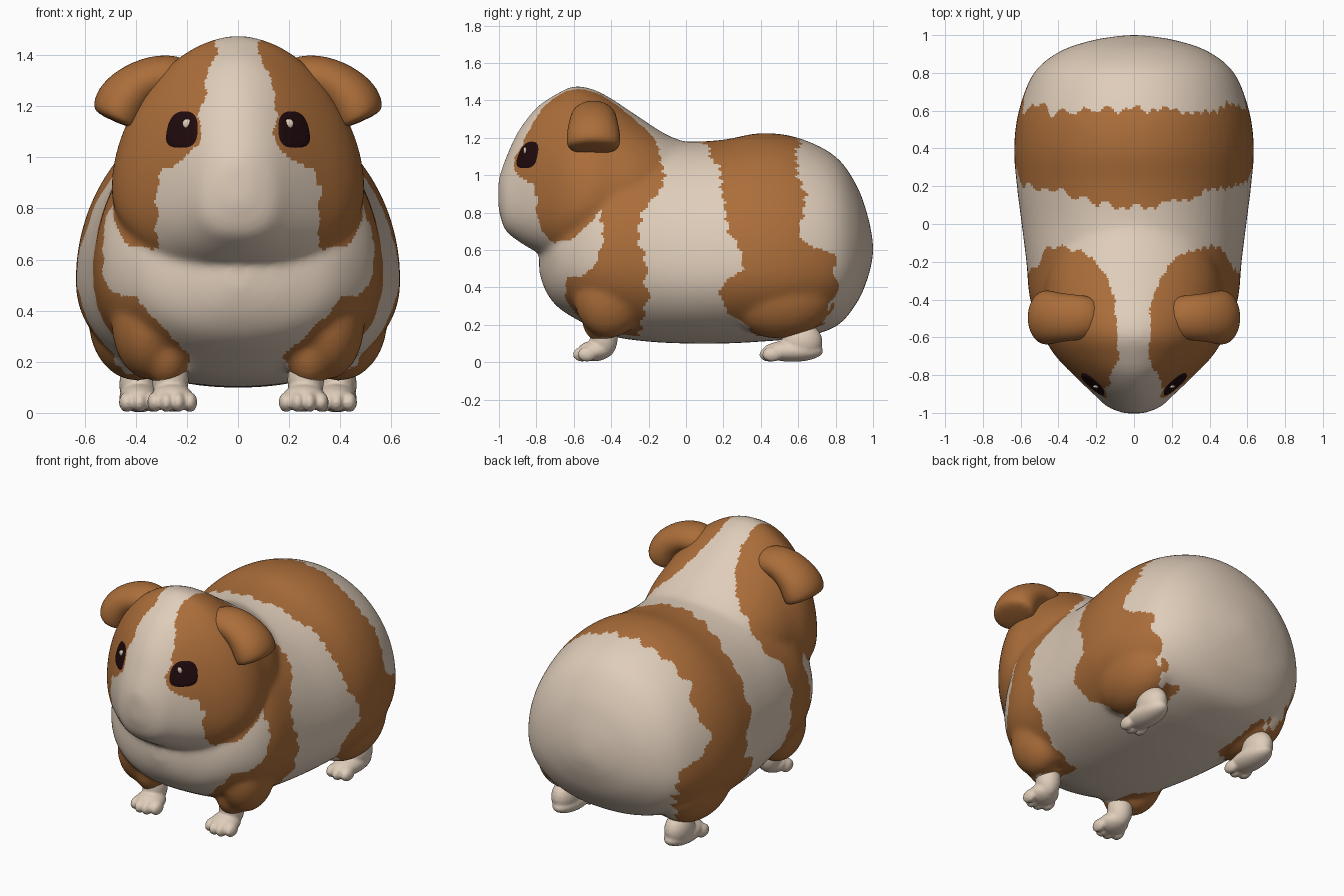
import bpy, bmesh, math
from mathutils import Vector
from mathutils.bvhtree import BVHTree

if "Cube" in bpy.data.objects:
    bpy.data.objects.remove(bpy.data.objects["Cube"])


def material(name, rgb):
    m = bpy.data.materials.new(name)
    m.diffuse_color = (*rgb, 1)
    m.use_nodes = True
    m.node_tree.nodes["Principled BSDF"].inputs["Base Color"].default_value = m.diffuse_color
    return m


CREAM = material("cream fur", (0.74, 0.61, 0.49))
BROWN = material("ginger fur", (0.41, 0.155, 0.042))
DARK = material("eye black", (0.014, 0.003, 0.004))


def make(name, bm, *mats):
    """Turn a bmesh into a smooth object."""
    bmesh.ops.recalc_face_normals(bm, faces=bm.faces)
    for f in bm.faces:
        f.smooth = True
    me = bpy.data.meshes.new(name)
    bm.to_mesh(me)
    bm.free()
    for m in mats:
        me.materials.append(m)
    ob = bpy.data.objects.new(name, me)
    bpy.context.collection.objects.link(ob)
    return ob


def baked(ob):
    """Apply all modifiers."""
    dg = bpy.context.evaluated_depsgraph_get()
    me = bpy.data.meshes.new_from_object(ob.evaluated_get(dg))
    ob.modifiers.clear()
    ob.data = me
    return ob


def fuse(ob, voxel, rounds):
    """Merge overlapping volumes into one soft surface."""
    mats = list(ob.data.materials)
    mod = ob.modifiers.new("fuse", 'REMESH')
    mod.mode = 'VOXEL'
    mod.voxel_size = voxel
    mod.use_smooth_shade = True
    mod = ob.modifiers.new("soften", 'SMOOTH')
    mod.factor = .5
    mod.iterations = rounds
    baked(ob)
    ob.data.materials.clear()
    for m in mats:
        ob.data.materials.append(m)


def skin_rings(bm, rings):
    rows = [[bm.verts.new(p) for p in r] for r in rings]
    n = len(rows[0])
    for a, b in zip(rows, rows[1:]):
        for i in range(n):
            j = (i + 1) % n
            bm.faces.new((a[i], a[j], b[j], b[i]))
    bm.faces.new(rows[0])
    return bm.faces.new(rows[-1])


def ball(bm, c, r, seg=24):
    vs = bmesh.ops.create_uvsphere(bm, u_segments=seg, v_segments=seg // 2, radius=1)["verts"]
    for v in vs:
        v.co = Vector([c[i] + v.co[i] * r[i] for i in range(3)])


def catmull(keys, steps=5):
    out = []
    for i in range(len(keys) - 1):
        a, b, c, d = (keys[max(i - 1, 0)], keys[i], keys[i + 1], keys[min(i + 2, len(keys) - 1)])
        for s in range(steps):
            t = s / steps
            out.append([0.5 * (2 * q + (r - p) * t + (2 * p - 5 * q + 4 * r - w) * t * t
                               + (3 * q - p - 3 * r + w) * t ** 3) for p, q, r, w in zip(a, b, c, d)])
    return out + [list(keys[-1])]


def loft(bm, keys, e_top, e_low, n=64):
    """Sections: y, bottom, top, widest height, half width."""
    rings = []
    for y, zb, zt, zc, hw in catmull(keys):
        ring = []
        for k in range(n):
            t = math.tau * k / n
            c, s = math.cos(t), math.sin(t)
            e = e_top if s > 0 else e_low
            x = hw * math.copysign(abs(c) ** e, c)
            ring.append((x, y, zc + (zt - zc if s > 0 else zc - zb) * math.copysign(abs(s) ** e, s)))
        rings.append(ring)
    skin_rings(bm, rings)


def lerp(table, v):
    if v <= table[0][0]:
        return table[0][1]
    for (a, p), (b, q) in zip(table, table[1:]):
        if v <= b:
            return p + (q - p) * (v - a) / (b - a)
    return table[-1][1]


# Body, head, haunches and shoulders fused into one soft skin
bm = bmesh.new()
loft(bm, [(1.0, .57, .64, .6, .04), (.975, .46, .77, .6, .21), (.915, .32, .94, .57, .39),
          (.8, .19, 1.10, .54, .53), (.6, .13, 1.2, .52, .61), (.4, .11, 1.225, .52, .635),
          (.2, .10, 1.19, .52, .62), (0, .10, 1.18, .52, .595), (-.2, .11, 1.2, .55, .57),
          (-.4, .14, 1.2, .57, .55), (-.55, .21, 1.05, .56, .49), (-.68, .29, .85, .55, .37),
          (-.75, .38, .7, .54, .2), (-.785, .48, .58, .54, .04)], 1.0, .9)
loft(bm, [(-1.003, .82, .98, .9, .05), (-.968, .71, 1.08, .86, .14), (-.9, .65, 1.23, .86, .215),
          (-.8, .59, 1.36, .86, .32), (-.7, .55, 1.43, .86, .415), (-.6, .57, 1.475, .87, .475),
          (-.5, .63, 1.46, .88, .495), (-.4, .72, 1.41, .90, .48), (-.25, .8, 1.31, .93, .45),
          (-.1, .88, 1.215, .98, .36), (.05, .94, 1.16, 1.02, .2)], 1.07, .82)
for s in (-1, 1):
    ball(bm, (s * .395, .5, .36), (.19, .3, .235))
    ball(bm, (s * .35, -.41, .35), (.145, .19, .22))
    ball(bm, (s * .28, -.45, .24), (.095, .11, .14))
body = make("body", bm, CREAM, BROWN)
fuse(body, .014, 18)

# Patch borders, as functions of height or depth
STRIPE_Z = [(.6, .30), (.7, .31), (.85, .33), (.95, .29), (1.0, .2), (1.05, .155), (1.2, .14), (1.3, .13), (1.4, .09)]
STRIPE_Y = [(-.6, .09), (-.4, .1), (-.3, .14), (-.2, .2), (-.12, .3)]
JAW = [(-.8, .65), (-.7, .64), (-.6, .66), (-.5, .76), (-.45, .83), (-.4, .88)]
SH_FRONT = [(.45, -2), (.46, -.58), (.5, -.5), (.7, -.43), (.82, -.45), (.87, -2)]
SH_BACK = [(.15, -.25), (.3, -.21), (.4, -.2), (.6, -.24), (.8, -.24), (.93, -.14), (1.0, -.12), (1.2, -.15)]
CHEST = [(.12, .22), (.22, .18), (.3, .26), (.4, .36), (.5, .44), (.65, .46), (.86, .3), (1.0, .1)]
BAND_F = [(.12, .4), (.2, .32), (.3, .2), (.45, .2), (.5, .32), (.6, .3), (.7, .22), (.9, .18), (1.05, .17), (1.14, .12), (1.19, .08)]
BAND_B = [(.12, .68), (.2, .72), (.3, .78), (.4, .81), (.57, .8), (.62, .67), (.7, .6), (.9, .63), (1.0, .58), (1.2, .61)]


def is_brown(p):
    a, y, z = abs(p.x), p.y, p.z
    n = .013 * math.sin(40 * p.x + 25 * z) + .01 * math.sin(83 * p.x - 61 * z)
    if z < .13:
        return False
    if lerp(BAND_F, z) < y + n < lerp(BAND_B, z):
        return a > .28 or z > .6
    stripe = lerp(STRIPE_Z, z) if y < -.6 else lerp(STRIPE_Y, y)
    if y < -.4 and z > lerp(JAW, y):
        return a + n * .6 > stripe
    if lerp(SH_FRONT, z) < y + n < lerp(SH_BACK, z):
        return a + n * .4 > (max(stripe, .1) if z > .86 else lerp(CHEST, z))
    return False


for f in body.data.polygons:
    f.material_index = int(is_brown(f.center))
    f.use_smooth = True
tree = BVHTree.FromPolygons([v.co for v in body.data.vertices], [tuple(f.vertices) for f in body.data.polygons])


def on_face(x, z):
    return tree.ray_cast(Vector((x, -2, z)), Vector((0, 1, 0)))[:2]


def eye_plate(name, s, cx, cz, rx, rz, lift):
    """Thin patch laid on the face, narrower and leaning inward at the top."""
    bm = bmesh.new()
    rows = []
    for k in range(1, 8):
        row = []
        for i in range(28):
            t = math.tau * i / 28
            c, s2 = math.cos(t), math.sin(t)
            dx = rx * k / 7 * math.copysign(abs(c) ** .7, c) * (1 - .15 * s2)
            dz = rz * k / 7 * math.copysign(abs(s2) ** .75, s2)
            hit, nor = on_face(s * (cx + dx - .12 * dz), cz + dz)
            row.append(hit + nor * lift * (1 if k < 7 else .2))
        rows.append(row)
    bmesh.ops.delete(bm, geom=[skin_rings(bm, rows)], context='FACES_ONLY')
    make(name, bm, DARK)


for s, side in ((-1, "left"), (1, "right")):
    # Eyes with a small glint
    eye_plate(side + "_eye", s, .217, 1.108, .06, .071, .006)
    bm = bmesh.new()
    hit, nor = on_face(s * .196, 1.13)
    ball(bm, hit + nor * .006, (.018, .009, .019), 16)
    make(side + "_eye_glint", bm, CREAM)

    # Drooping ears, thick at the root where they join the head
    bm = bmesh.new()
    rings = []
    for x, z, hy, th, ang in ((.17, 1.30, .11, .09, 98), (.30, 1.325, .125, .09, 80), (.395, 1.28, .135, .1, 55),
                              (.45, 1.22, .15, .115, 38), (.475, 1.165, .15, .11, 26), (.475, 1.135, .13, .09, 22)):
        nx, nz = math.cos(math.radians(ang)), math.sin(math.radians(ang))
        rings.append([(s * (x + nx * th * math.sin(t)), -.495 + hy * math.cos(t), z + nz * th * math.sin(t))
                      for t in (math.tau * k / 12 for k in range(12))])
    skin_rings(bm, rings)
    ear = make(side + "_ear", bm, BROWN)
    ear.modifiers.new("round", 'SUBSURF').levels = 2
    baked(ear)

    # Front paw: ankle, foot and toes
    bm = bmesh.new()
    ball(bm, (s * .265, -.44, .13), (.072, .075, .11))
    ball(bm, (s * .258, -.49, .06), (.085, .09, .055))
    for k in range(4):
        ball(bm, (s * (.188 + .046 * k), -.555 + .025 * abs(k - 1.5) - .012, .042), (.03, .052, .04), 12)
    fuse(make(side + "_front_paw", bm, CREAM), .008, 5)

    # Hind paw
    bm = bmesh.new()
    ball(bm, (s * .39, .62, .11), (.075, .11, .1))
    ball(bm, (s * .385, .57, .06), (.08, .165, .058))
    for k in range(3):
        ball(bm, (s * (.335 + .05 * k), .445 + .015 * abs(k - 1), .042), (.032, .055, .04), 12)
    fuse(make(side + "_hind_paw", bm, CREAM), .008, 5)
